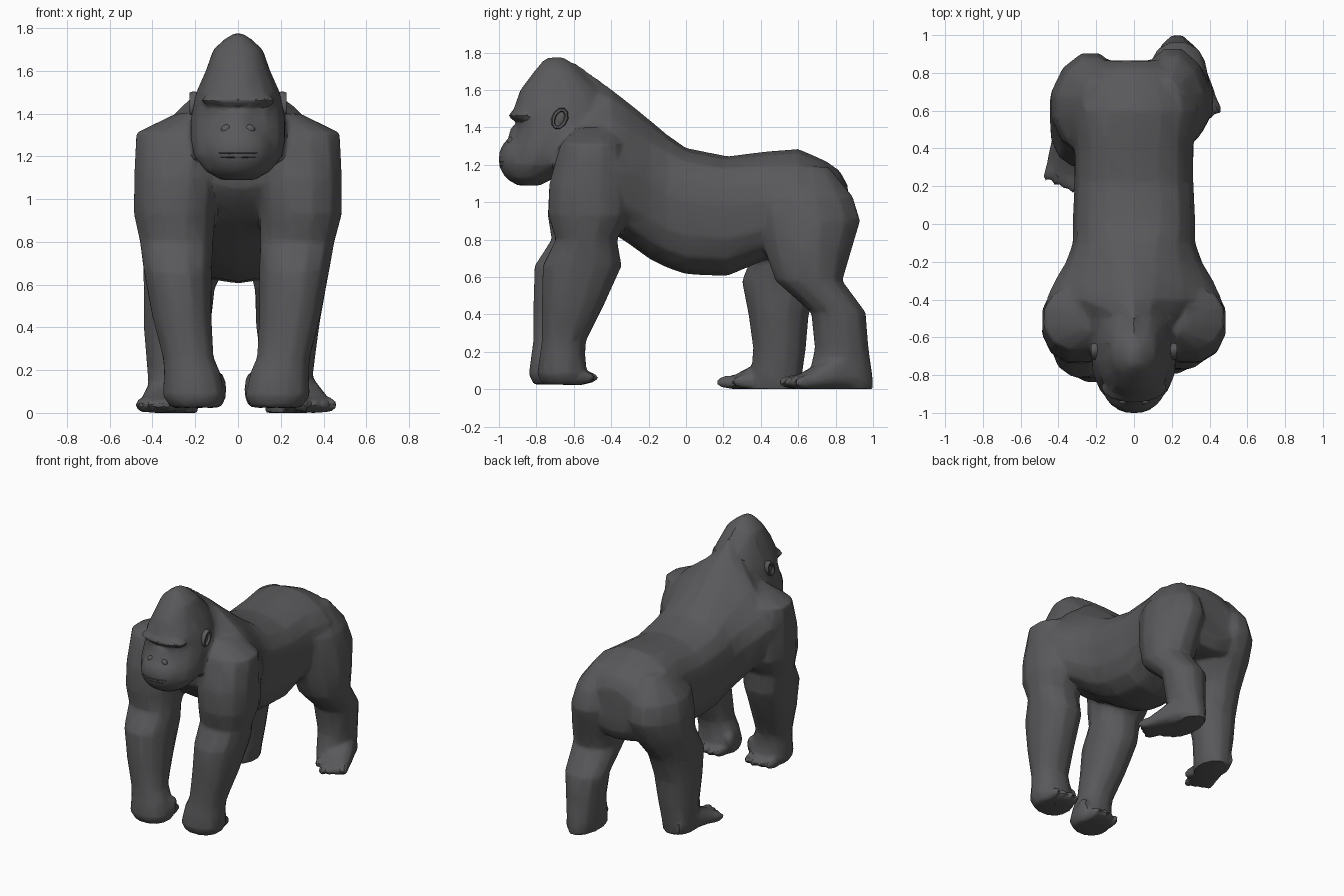
import bpy, bmesh, math
from mathutils import Matrix, Vector

if "Cube" in bpy.data.objects:
    bpy.data.objects.remove(bpy.data.objects["Cube"])

fur = bpy.data.materials.new("dark_grey_fur")
fur.diffuse_color = (0.10, 0.10, 0.105, 1)
fur.use_nodes = True
fur.node_tree.nodes["Principled BSDF"].inputs["Base Color"].default_value = fur.diffuse_color
fused = []  # parts welded into one skin at the end


def activate(obs):
    bpy.ops.object.select_all(action='DESELECT')
    for o in obs:
        o.select_set(True)
    bpy.context.view_layer.objects.active = obs[0]


def finish(bm, name, fuse=True, matrix=None):
    bmesh.ops.recalc_face_normals(bm, faces=bm.faces)
    if matrix:
        bm.transform(matrix)
    me = bpy.data.meshes.new(name)
    bm.to_mesh(me)
    bm.free()
    me.materials.append(fur)
    ob = bpy.data.objects.new(name, me)
    bpy.context.collection.objects.link(ob)
    if fuse:
        fused.append(ob)
    else:
        activate([ob])
        bpy.ops.object.shade_smooth_by_angle(angle=math.radians(50))


def spow(v, e):
    return math.copysign(abs(v) ** e, v)


def loft(name, rings, matrix=None):
    bm = bmesh.new()
    vs = [[bm.verts.new(p) for p in r] for r in rings]
    n = len(vs[0])
    for a, b in zip(vs, vs[1:]):
        for i in range(n):
            j = (i + 1) % n
            bm.faces.new((a[i], a[j], b[j], b[i]))
    bm.faces.new(vs[0])
    bm.faces.new(vs[-1][::-1])
    finish(bm, name, True, matrix)


def flat_ring(z, y0, y1, x0, x1, n=12, e=0.85):
    """Horizontal section filling the given box."""
    k = math.cos(math.pi / n) ** e
    cx, cy, rx, ry = (x0 + x1) / 2, (y0 + y1) / 2, (x1 - x0) / 2 / k, (y1 - y0) / 2 / k
    ts = [2 * math.pi * (i + 0.5) / n for i in range(n)]
    return [(cx + rx * spow(math.cos(t), e), cy + ry * spow(math.sin(t), e), z) for t in ts]


def upright_ring(y, zb, zc, zt, w, et=0.9, n=16):
    """Vertical section, widest at zc; et above 1 makes the back ridged."""
    out = []
    for i in range(n):
        t = 2 * math.pi * i / n
        s = math.sin(t)
        e = et if s > 0 else 0.78
        out.append((w * spow(math.cos(t), e), y, zc + (zt - zc if s > 0 else zc - zb) * spow(s, e)))
    return out


def ball(name, loc, size, rz=0, rx=0, seg=10, rings=6, matrix=None, fuse=True):
    bm = bmesh.new()
    bmesh.ops.create_uvsphere(bm, u_segments=seg, v_segments=rings, radius=1)
    m = (Matrix.Translation(loc) @ Matrix.Rotation(rz, 4, 'Z')
         @ Matrix.Rotation(rx, 4, 'X') @ Matrix.Diagonal((*size, 1)))
    finish(bm, name, fuse, matrix @ m if matrix else m)


# torso with ridged neck, broad shoulders and hanging belly
loft("torso", [upright_ring(*r) for r in [
    (-0.66, 1.05, 1.25, 1.74, 0.19, 1.5),
    (-0.60, 0.98, 1.22, 1.75, 0.24, 1.7),
    (-0.50, 0.89, 1.20, 1.68, 0.41, 2.0),
    (-0.40, 0.84, 1.20, 1.605, 0.465, 1.6),
    (-0.31, 0.78, 1.16, 1.535, 0.425, 1.4),
    (-0.20, 0.70, 1.10, 1.445, 0.36, 1.2),
    (-0.10, 0.65, 1.04, 1.36, 0.325, 1.0),
    (0.00, 0.615, 1.00, 1.29, 0.325, 0.85),
    (0.22, 0.605, 0.98, 1.245, 0.315, 0.85),
    (0.42, 0.69, 1.00, 1.27, 0.315, 0.9),
    (0.60, 0.72, 1.00, 1.285, 0.36, 1.0),
    (0.75, 0.70, 0.97, 1.22, 0.33, 1.0),
    (0.82, 0.70, 0.95, 1.17, 0.26, 1.0),
    (0.865, 0.78, 0.95, 1.09, 0.18, 1.0)]])

# head with pointed crown
loft("head", [flat_ring(z, y0, y1, -w, w, 16, 0.9) for z, y0, y1, w in [
    (1.09, -0.90, -0.78, 0.08),
    (1.13, -0.95, -0.70, 0.15),
    (1.20, -0.965, -0.58, 0.205),
    (1.28, -0.945, -0.52, 0.22),
    (1.37, -0.915, -0.46, 0.22),
    (1.43, -0.905, -0.43, 0.21),
    (1.50, -0.92, -0.43, 0.195),
    (1.60, -0.885, -0.46, 0.15),
    (1.70, -0.81, -0.56, 0.115),
    (1.75, -0.77, -0.62, 0.06),
    (1.775, -0.74, -0.65, 0.02)]])

# face details
ball("muzzle", (0, -0.87, 1.23), (0.165, 0.133, 0.14), seg=16, rings=10)
ball("brow_ridge", (0, -0.865, 1.462), (0.18, 0.085, 0.034), seg=16)
ball("nose", (0, -0.91, 1.34), (0.075, 0.04, 0.075))
ball("upper_lip", (0, -0.957, 1.216), (0.105, 0.044, 0.011), seg=14, fuse=False)
ball("lower_lip", (0, -0.957, 1.196), (0.095, 0.041, 0.011), seg=14, fuse=False)
for s, side in ((1, "right"), (-1, "left")):
    ball(side + "_nostril", (s * 0.055, -0.938, 1.325), (0.026, 0.018, 0.024), fuse=False)
    # ear: rim ring with a thin inner dish
    bm = bmesh.new()
    tube, grid = 6, []
    for i in range(10):
        a = 2 * math.pi * i / 10
        c = Vector((s * 0.207, -0.675 + 0.034 * math.cos(a) + 0.012 * math.sin(a), 1.447 + 0.048 * math.sin(a)))
        out = Vector((0, math.cos(a), math.sin(a)))
        grid.append([bm.verts.new(c + 0.012 * math.cos(b) * out + Vector((0.024 * math.sin(b), 0, 0)))
                     for b in [2 * math.pi * k / tube for k in range(tube)]])
    for i in range(10):
        for k in range(tube):
            p, q, l = grid[i], grid[(i + 1) % 10], (k + 1) % tube
            bm.faces.new((p[k], p[l], q[l], q[k]))
    finish(bm, side + "_ear", False)
    ball(side + "_inner_ear", (s * 0.2, -0.675, 1.447), (0.016, 0.036, 0.048), fuse=False)

# arms: same column of sections, the left one planted slightly further forward
ARM = [(1.40, -0.58, -0.38, 0.10, 0.29), (1.31, -0.67, -0.33, 0.08, 0.475),
       (1.10, -0.73, -0.31, 0.09, 0.485), (0.93, -0.735, -0.30, 0.105, 0.485),
       (0.80, -0.695, -0.37, 0.105, 0.45), (0.66, -0.765, -0.345, 0.10, 0.425),
       (0.45, -0.77, -0.44, 0.10, 0.385), (0.26, -0.77, -0.535, 0.09, 0.335),
       (0.19, -0.78, -0.54, 0.06, 0.33), (0.08, -0.795, -0.53, 0.035, 0.335),
       (0.025, -0.77, -0.55, 0.06, 0.30)]
for s, side, fwd, dx in ((1, "right", 0, 0), (-1, "left", -0.045, 0.025)):
    rings = []
    for z, y0, y1, x0, x1 in ARM:
        k = min(1, max(0, (0.95 - z) / 0.3))
        rings.append(flat_ring(z, y0 + fwd * k, y1 + fwd * k,
                               *sorted((s * (x0 + dx * k), s * (x1 + dx * k * 0.6))), 12, 0.9))
    loft(side + "_arm", rings)
    # curled fingers pointing back and thumb on the inner side
    for i in range(4):
        ball(f"{side}_finger_{i + 1}", (s * (0.10 + dx + 0.055 * i), -0.59 + fwd * 0.7, 0.062),
             (0.036, 0.13 - 0.012 * abs(i - 1), 0.042), seg=8)
    ball(side + "_thumb", (s * (0.058 + dx), -0.62 + fwd, 0.11), (0.03, 0.055, 0.085), rx=-0.5, seg=8)

# hind legs in mid stride: right back, left forward
LEGS = {
    "right": (1, [(1.19, 0.54, 0.76, 0.12, 0.25), (1.03, 0.37, 0.89, 0.03, 0.37),
                  (0.90, 0.38, 0.93, 0.01, 0.40), (0.75, 0.42, 0.885, 0.03, 0.42),
                  (0.58, 0.48, 0.835, 0.08, 0.41), (0.41, 0.67, 0.96, 0.085, 0.38),
                  (0.22, 0.69, 0.975, 0.11, 0.355), (0.08, 0.66, 0.995, 0.12, 0.335),
                  (0.0, 0.64, 1.0, 0.13, 0.325)], (0.26, 0.87), 20),
    "left": (-1, [(1.19, 0.54, 0.76, 0.13, 0.27), (1.03, 0.36, 0.88, 0.04, 0.41),
                  (0.90, 0.36, 0.905, 0.02, 0.44), (0.75, 0.37, 0.84, 0.03, 0.445),
                  (0.58, 0.30, 0.72, 0.11, 0.44), (0.40, 0.335, 0.655, 0.13, 0.44),
                  (0.22, 0.36, 0.64, 0.16, 0.425), (0.08, 0.35, 0.62, 0.18, 0.415),
                  (0.0, 0.34, 0.615, 0.19, 0.405)], (-0.315, 0.54), -12)}
for side, (s, secs, heel, turn) in LEGS.items():
    loft(side + "_hind_leg", [flat_ring(z, y0, y1, *sorted((s * x0, s * x1)), 12, 1.1 if z > 0.7 else 0.95)
                              for z, y0, y1, x0, x1 in secs])
    m = Matrix.Translation((*heel, 0)) @ Matrix.Rotation(math.radians(turn), 4, 'Z')
    loft(side + "_foot", [upright_ring(y, 0, z * 0.4, z, w, 0.85, 12) for y, z, w in [
        (0.06, 0.12, 0.08), (-0.06, 0.21, 0.095), (-0.15, 0.15, 0.10),
        (-0.24, 0.10, 0.10), (-0.30, 0.07, 0.095)]], m)
    for i in range(4):
        ball(f"{side}_toe_{i + 1}", (s * (-0.06 + 0.044 * i), -0.30 + 0.012 * i, 0.038),
             (0.028, 0.08, 0.038), rz=s * (0.1 * i - 0.1), seg=8, matrix=m)
    ball(side + "_big_toe", (-s * 0.09, -0.19, 0.042), (0.036, 0.095, 0.042), rz=-s * 0.4, seg=8, matrix=m)

# weld the body parts into one low-poly skin
activate(fused)
bpy.ops.object.join()
body = bpy.context.object
body.name = body.data.name = "body"
rm = body.modifiers.new("weld", 'REMESH')
rm.mode, rm.voxel_size = 'VOXEL', 0.012
sm = body.modifiers.new("soften", 'SMOOTH')
sm.factor, sm.iterations = 0.5, 8
dc = body.modifiers.new("facets", 'DECIMATE')
dc.ratio = 0.05
for mod in ("weld", "soften", "facets"):
    bpy.ops.object.modifier_apply(modifier=mod)
body.data.materials.clear()
body.data.materials.append(fur)
bpy.ops.object.shade_smooth_by_angle(angle=math.radians(30))
